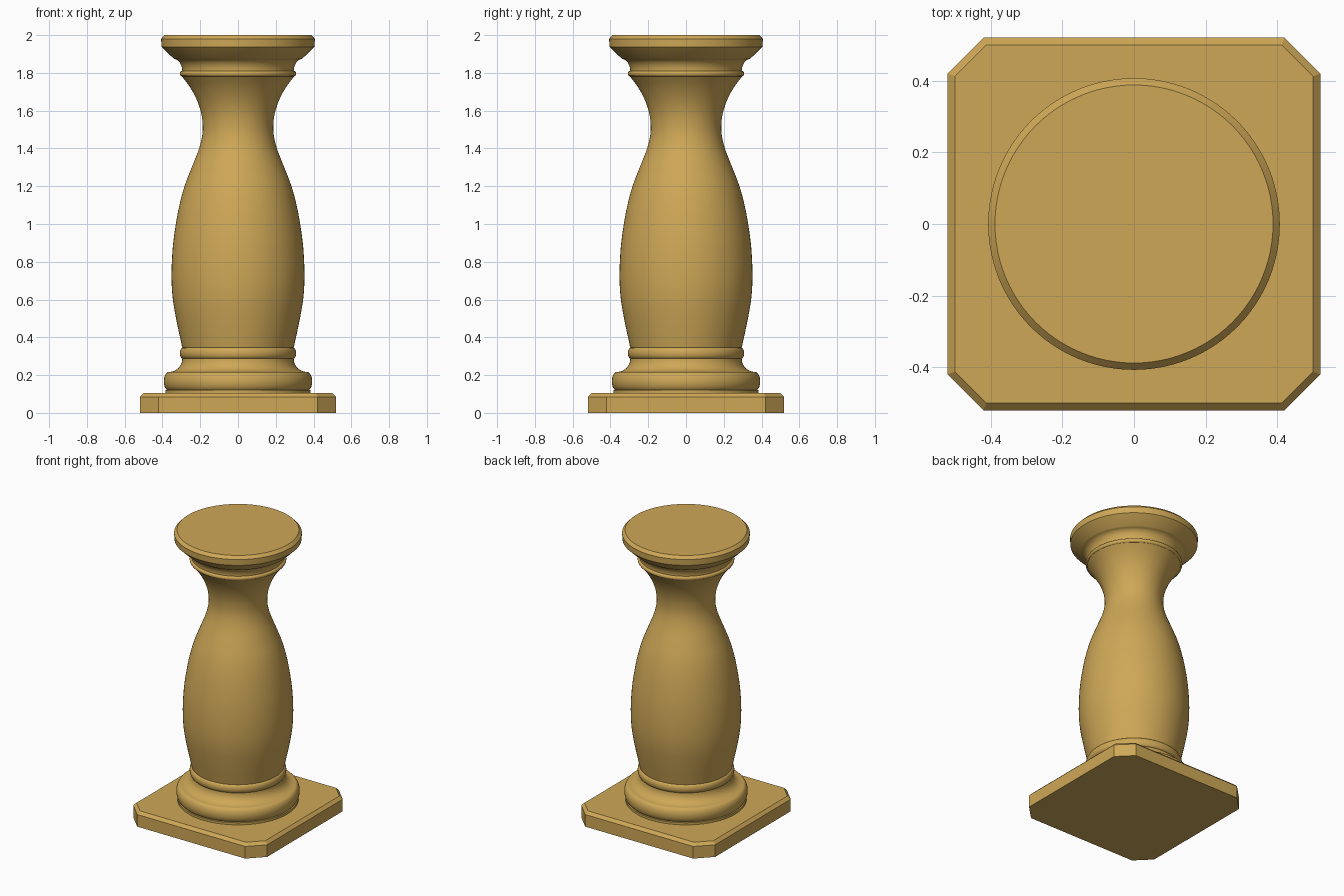
import bpy, bmesh, math

if "Cube" in bpy.data.objects:
    bpy.data.objects.remove(bpy.data.objects["Cube"])

gold = bpy.data.materials.new("warm ochre stone")
gold.diffuse_color = (0.62, 0.39, 0.095, 1)
gold.use_nodes = True
gold.node_tree.nodes["Principled BSDF"].inputs["Base Color"].default_value = gold.diffuse_color


def finish(name, bm, angle):
    bmesh.ops.recalc_face_normals(bm, faces=bm.faces)
    mesh = bpy.data.meshes.new(name)
    bm.to_mesh(mesh)
    bm.free()
    mesh.materials.append(gold)
    obj = bpy.data.objects.new(name, mesh)
    bpy.context.collection.objects.link(obj)
    bpy.context.view_layer.objects.active = obj
    obj.select_set(True)
    bpy.ops.object.shade_smooth_by_angle(angle=math.radians(angle))
    obj.select_set(False)
    return obj


def smooth_curve(pts, steps=4):
    """Catmull-Rom curve through the (radius, height) points."""
    p = [pts[0]] + pts + [pts[-1]]
    out = []
    for a, b, c, d in zip(p, p[1:], p[2:], p[3:]):
        for i in range(steps):
            t = i / steps
            out.append(tuple(0.5 * (2 * q + (r - o) * t + (2 * o - 5 * q + 4 * r - s) * t * t
                             + (3 * q - o - 3 * r + s) * t ** 3)
                             for o, q, r, s in zip(a, b, c, d)))
    return out + [pts[-1]]


def arc(r, z, dr, dz, a0, a1, n=10):
    """Elliptical arc around (r, z), angles in degrees."""
    angles = [math.radians(a0 + (a1 - a0) * i / n) for i in range(n + 1)]
    return [(r + dr * math.cos(a), z + dz * math.sin(a)) for a in angles]


def lathe(name, profile, angle=32, sides=96):
    bm = bmesh.new()
    rings = [[bm.verts.new((r * math.cos(math.tau * i / sides), r * math.sin(math.tau * i / sides), z))
              for i in range(sides)] for r, z in profile]
    for low, high in zip(rings, rings[1:]):
        for i in range(sides):
            j = (i + 1) % sides
            bm.faces.new((low[i], low[j], high[j], high[i]))
    bm.faces.new(rings[0])
    bm.faces.new(rings[-1])
    return finish(name, bm, angle)


# Square plinth with cut corners and a bevelled top edge
bm = bmesh.new()
rings = []
for half, cut, z in ((0.52, 0.42, 0), (0.52, 0.42, 0.085), (0.50, 0.412, 0.105)):
    corners = []
    for sx, sy in ((1, 1), (-1, 1), (-1, -1), (1, -1)):
        pair = [(sx * half, sy * cut, z), (sx * cut, sy * half, z)]
        corners += pair if sx * sy > 0 else pair[::-1]
    rings.append([bm.verts.new(c) for c in corners])
for low, high in zip(rings, rings[1:]):
    for i in range(8):
        j = (i + 1) % 8
        bm.faces.new((low[i], low[j], high[j], high[i]))
bm.faces.new(rings[0])
bm.faces.new(rings[-1])
finish("plinth", bm, 20)

# Base: fillet, round torus and hollow moulding
lathe("base_moulding",
      [(0.385, 0.105), (0.385, 0.12)]
      + arc(0.365, 0.167, 0.028, 0.05, -65, 90)
      + arc(0.365, 0.287, 0.07, 0.07, 270, 180)[1:])

# Rounded beads at the bottom and top of the shaft
lathe("lower_bead", [(0.28, 0.287)] + arc(0.292, 0.316, 0.016, 0.029, -90, 90) + [(0.28, 0.345)])
lathe("upper_bead", [(0.28, 1.782)] + arc(0.297, 1.796, 0.011, 0.014, -90, 90) + [(0.28, 1.81)])

# Vase-shaped shaft
lathe("shaft", smooth_curve([
    (0.295, 0.345), (0.328, 0.5), (0.347, 0.62), (0.352, 0.74), (0.345, 0.88), (0.329, 1.0),
    (0.310, 1.1), (0.283, 1.2), (0.245, 1.3), (0.206, 1.4), (0.188, 1.48), (0.189, 1.55),
    (0.201, 1.61), (0.224, 1.67), (0.258, 1.73), (0.300, 1.785)]))

# Capital: hollow neck, flaring underside and round slab
lathe("capital",
      arc(0.345, 1.81, 0.05, 0.065, 180, 100)
      + [(0.343, 1.878), (0.405, 1.938), (0.407, 1.98), (0.388, 2.0)], angle=25)
